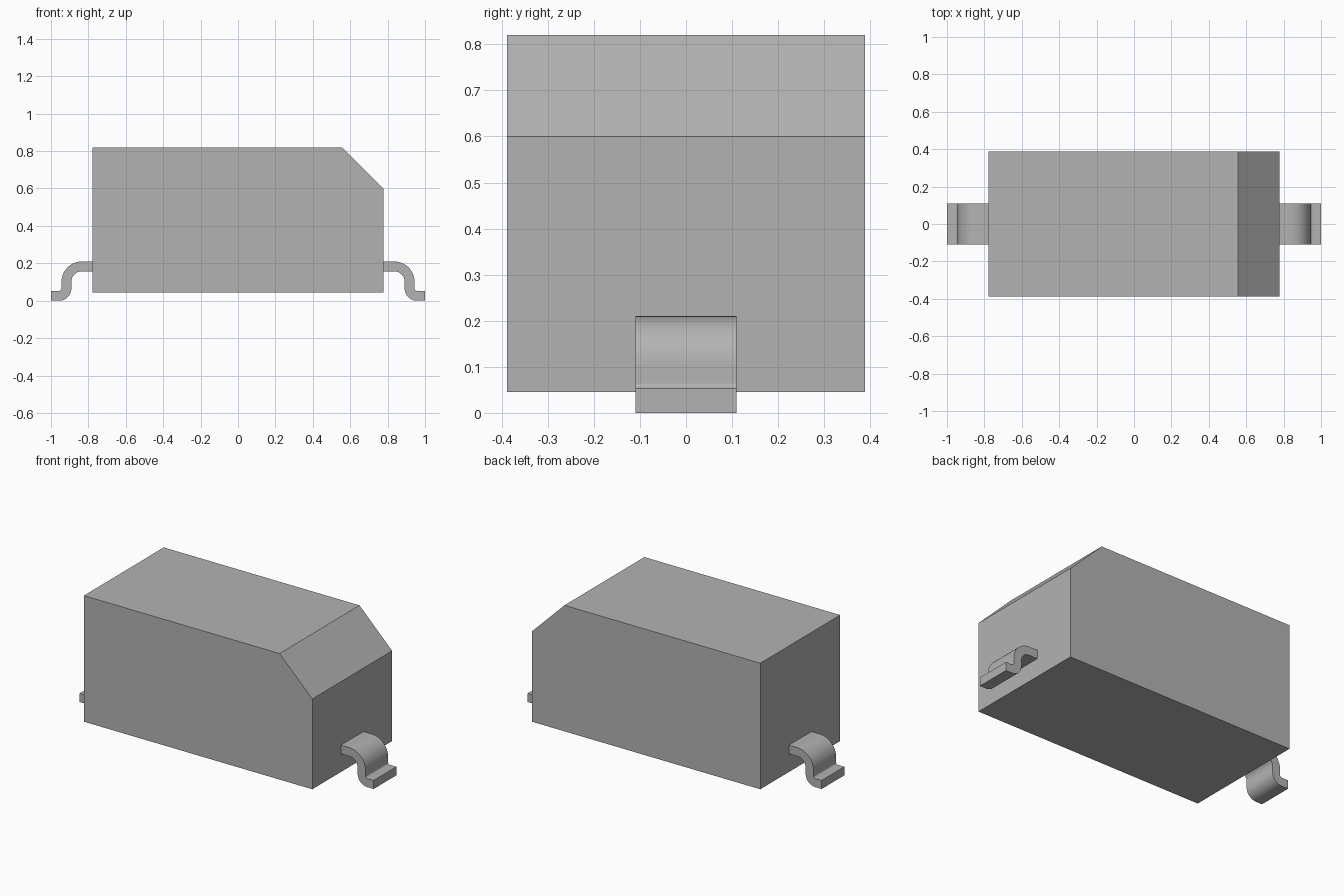
import bpy, bmesh
from math import sin, cos, radians

if "Cube" in bpy.data.objects:
    bpy.data.objects.remove(bpy.data.objects["Cube"], do_unlink=True)

# One plain grey for everything
GREY = (0.45, 0.45, 0.45, 1)
grey = bpy.data.materials.new("plain grey")
grey.use_nodes = True
grey.diffuse_color = GREY
grey.node_tree.nodes["Principled BSDF"].inputs["Base Color"].default_value = GREY


def extrude_profile(name, profile, half_width):
    """Extrude an x-z outline symmetrically along y."""
    bm = bmesh.new()
    face = bm.faces.new([bm.verts.new((x, -half_width, z)) for x, z in profile])
    result = bmesh.ops.extrude_face_region(bm, geom=[face])
    moved = [v for v in result["geom"] if isinstance(v, bmesh.types.BMVert)]
    bmesh.ops.translate(bm, verts=moved, vec=(0, 2 * half_width, 0))
    bmesh.ops.recalc_face_normals(bm, faces=bm.faces)
    mesh = bpy.data.meshes.new(name)
    bm.to_mesh(mesh)
    bm.free()
    mesh.materials.append(grey)
    obj = bpy.data.objects.new(name, mesh)
    bpy.context.collection.objects.link(obj)
    return obj


def arc(cx, cz, radius, start, end, steps=12):
    angles = [radians(start + (end - start) * i / steps) for i in range(steps + 1)]
    return [(cx + radius * cos(a), cz + radius * sin(a)) for a in angles]


# Body: block with one chamfered top edge
extrude_profile("body", [(-0.777, 0.045), (0.777, 0.045), (0.777, 0.6),
                         (0.555, 0.82), (-0.777, 0.82)], 0.388)

# Leads: flat strip bent down and out into a foot
THICK, BEND, FOOT_BEND = 0.053, 0.11, 0.065
web = 0.944
upper = (web - BEND, 0.21 - BEND)
lower = (web - THICK + FOOT_BEND, FOOT_BEND)
outline = ([(0.777, 0.21)]
           + arc(*upper, BEND, 90, 0)
           + arc(*lower, FOOT_BEND - THICK, 180, 270)
           + [(1, THICK), (1, 0)]
           + arc(*lower, FOOT_BEND, 270, 180)
           + arc(*upper, BEND - THICK, 0, 90)
           + [(0.777, 0.21 - THICK)])

for name, side in (("left_lead", 1), ("right_lead", -1)):
    lead = extrude_profile(name, [(side * x, z) for x, z in outline], 0.11)
    bpy.ops.object.select_all(action="DESELECT")
    lead.select_set(True)
    bpy.context.view_layer.objects.active = lead
    bpy.ops.object.shade_smooth_by_angle(angle=radians(30))
